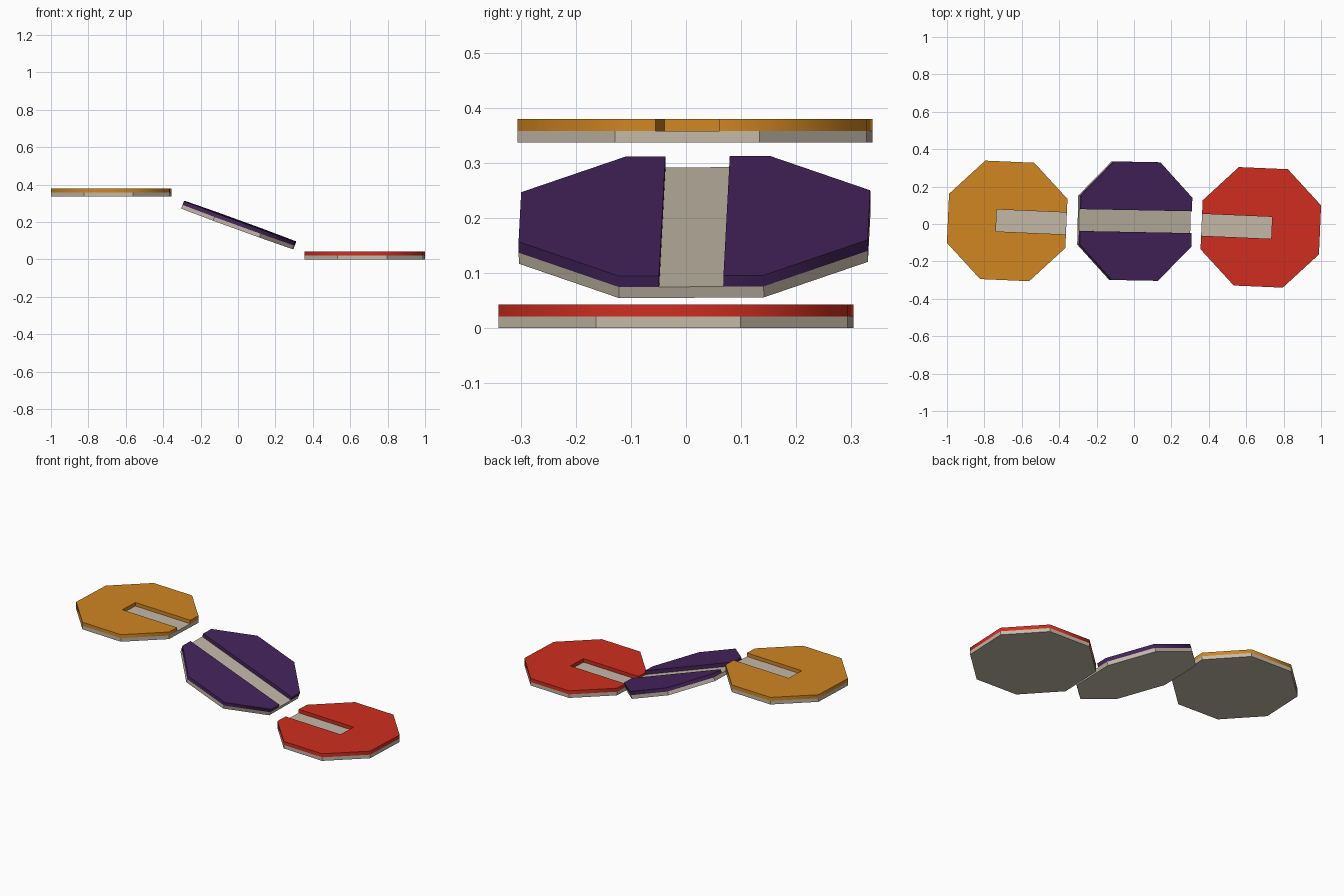
import bpy, bmesh
from math import radians, sin, cos, pi

if "Cube" in bpy.data.objects:
    bpy.data.objects.remove(bpy.data.objects["Cube"])

R = 0.343            # octagon circumradius
T = 0.0213           # thickness of one layer
H = 0.0585           # half width of the groove
AP = R * cos(pi / 8)


def material(name, rgb):
    m = bpy.data.materials.new(name)
    m.diffuse_color = (*rgb, 1)
    m.use_nodes = True
    m.node_tree.nodes["Principled BSDF"].inputs["Base Color"].default_value = m.diffuse_color
    return m


def slab(name, outlines, z0, mat, loc, rot):
    """Extrude flat outlines upward by one layer thickness."""
    bm = bmesh.new()
    for pts in outlines:
        face = bm.faces.new([bm.verts.new((x, y, z0)) for x, y in pts])
        up = bmesh.ops.extrude_face_region(bm, geom=[face])["geom"]
        bmesh.ops.translate(bm, vec=(0, 0, T),
                            verts=[v for v in up if isinstance(v, bmesh.types.BMVert)])
    bmesh.ops.recalc_face_normals(bm, faces=bm.faces)
    me = bpy.data.meshes.new(name)
    bm.to_mesh(me)
    bm.free()
    me.materials.append(mat)
    ob = bpy.data.objects.new(name, me)
    bpy.context.collection.objects.link(ob)
    ob.location = loc
    ob.rotation_euler = [radians(a) for a in rot]
    return ob


def smooth(ob):
    bpy.ops.object.select_all(action='DESELECT')
    ob.select_set(True)
    bpy.context.view_layer.objects.active = ob
    bpy.ops.object.shade_smooth_by_angle(angle=radians(50))


# Outlines: full octagon, octagon with a blind groove, two halves beside a through groove
octagon = [(R * cos(a), R * sin(a)) for a in (-7 * pi / 8 + i * pi / 4 for i in range(8))]
blind = octagon + [(-AP, H), (0.058, H), (0.058, -H), (-AP, -H)]
half = [p for p in octagon if p[1] > 0] + [(-AP, H), (AP, H)]
through = [half, [(x, -y) for x, y in reversed(half)]]

beige = material("beige", (0.55, 0.48, 0.39))
red = material("red", (0.63, 0.027, 0.014))
orange = material("orange", (0.63, 0.24, 0.016))
purple = material("purple", (0.06, 0.018, 0.11))

# Lower, tilted middle and upper plates: (name, top outlines, colour, centre, rotation)
plates = [
    ("lower", [blind], red, (0.678, -0.018, T), (0, 0, -2.5)),
    ("middle", through, purple, (0.004, 0.0155, 0.1835), (0.33, 20, -1.1)),
    ("upper", [blind], orange, (-0.678, 0.0165, 0.358), (0, 0, 177.5)),
]
for name, outlines, mat, loc, rot in plates:
    slab(name + "_base", [octagon], -T, beige, loc, rot)
    smooth(slab(name + "_grooved_top", outlines, 0, mat, loc, rot))
